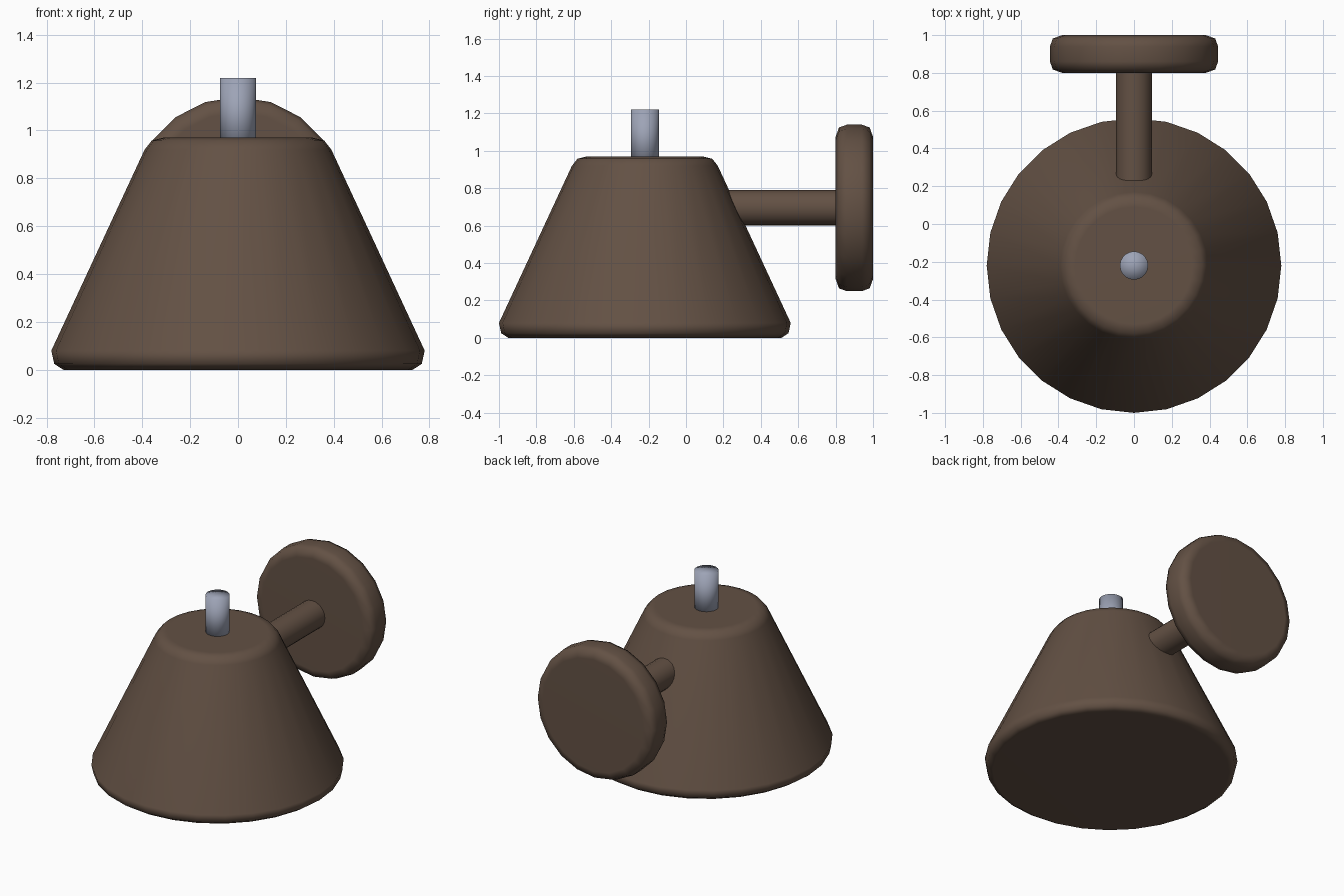
import bpy, bmesh, math
from mathutils import Matrix

cube = bpy.data.objects.get("Cube")
if cube:
    bpy.data.objects.remove(cube, do_unlink=True)


def material(name, rgb, metallic=0.0):
    mat = bpy.data.materials.new(name)
    mat.use_nodes = True
    mat.diffuse_color = (*rgb, 1)
    bsdf = mat.node_tree.nodes["Principled BSDF"]
    bsdf.inputs["Base Color"].default_value = (*rgb, 1)
    return mat


brown = material("dark brown", (0.125, 0.082, 0.058))
steel = material("blue grey metal", (0.34, 0.37, 0.47))


def lathe(name, profile, sides, location, mat, along_y=False, domed=False):
    """Spin (radius, height) points into a closed solid around its axis."""
    bm = bmesh.new()
    rings = []
    for r, h in profile:
        angles = [2 * math.pi * i / sides for i in range(sides)]
        rings.append([bm.verts.new((r * math.cos(a), r * math.sin(a), h)) for a in angles])
    for low, high in zip(rings, rings[1:]):
        for i in range(sides):
            j = (i + 1) % sides
            bm.faces.new((low[i], low[j], high[j], high[i]))
    caps = [bm.faces.new(rings[0][::-1]), bm.faces.new(rings[-1])]
    if domed:
        bmesh.ops.poke(bm, faces=caps)
    if along_y:
        bm.transform(Matrix.Rotation(-math.pi / 2, 4, 'X'))
    mesh = bpy.data.meshes.new(name)
    bm.to_mesh(mesh)
    bm.free()
    mesh.materials.append(mat)
    obj = bpy.data.objects.new(name, mesh)
    obj.location = location
    bpy.context.collection.objects.link(obj)
    bpy.ops.object.select_all(action='DESELECT')
    obj.select_set(True)
    bpy.context.view_layer.objects.active = obj
    if domed:
        bpy.ops.object.shade_smooth()
    else:
        # Broad faces stay flat while the rounded rims blend
        bpy.ops.object.shade_smooth_by_angle(angle=math.radians(55))
        weighted = obj.modifiers.new("Weighted Normal", 'WEIGHTED_NORMAL')
        weighted.keep_sharp = True
    return obj


SHADE_Y = -0.22
ARM_Z = 0.695

# Conical shade with rounded rims
lathe("shade", [(0.73, 0), (0.768, 0.025), (0.78, 0.08),
                (0.39, 0.92), (0.36, 0.958), (0.31, 0.97)],
      28, (0, SHADE_Y, 0), brown)

# Metal stem on top of the shade
lathe("top_stem", [(0.075, 0.92), (0.075, 1.22)], 20,
      (0, SHADE_Y, 0), steel, domed=True)

# Horizontal arm from the shade to the wall plate
lathe("arm", [(0.095, 0.1), (0.095, 0.84)], 20, (0, 0, ARM_Z), brown, along_y=True)

# Round wall plate with rounded rims
lathe("wall_plate", [(0.38, 0.8), (0.43, 0.818), (0.445, 0.86),
                     (0.445, 0.94), (0.43, 0.982), (0.38, 1.0)],
      20, (0, 0, ARM_Z), brown, along_y=True)
